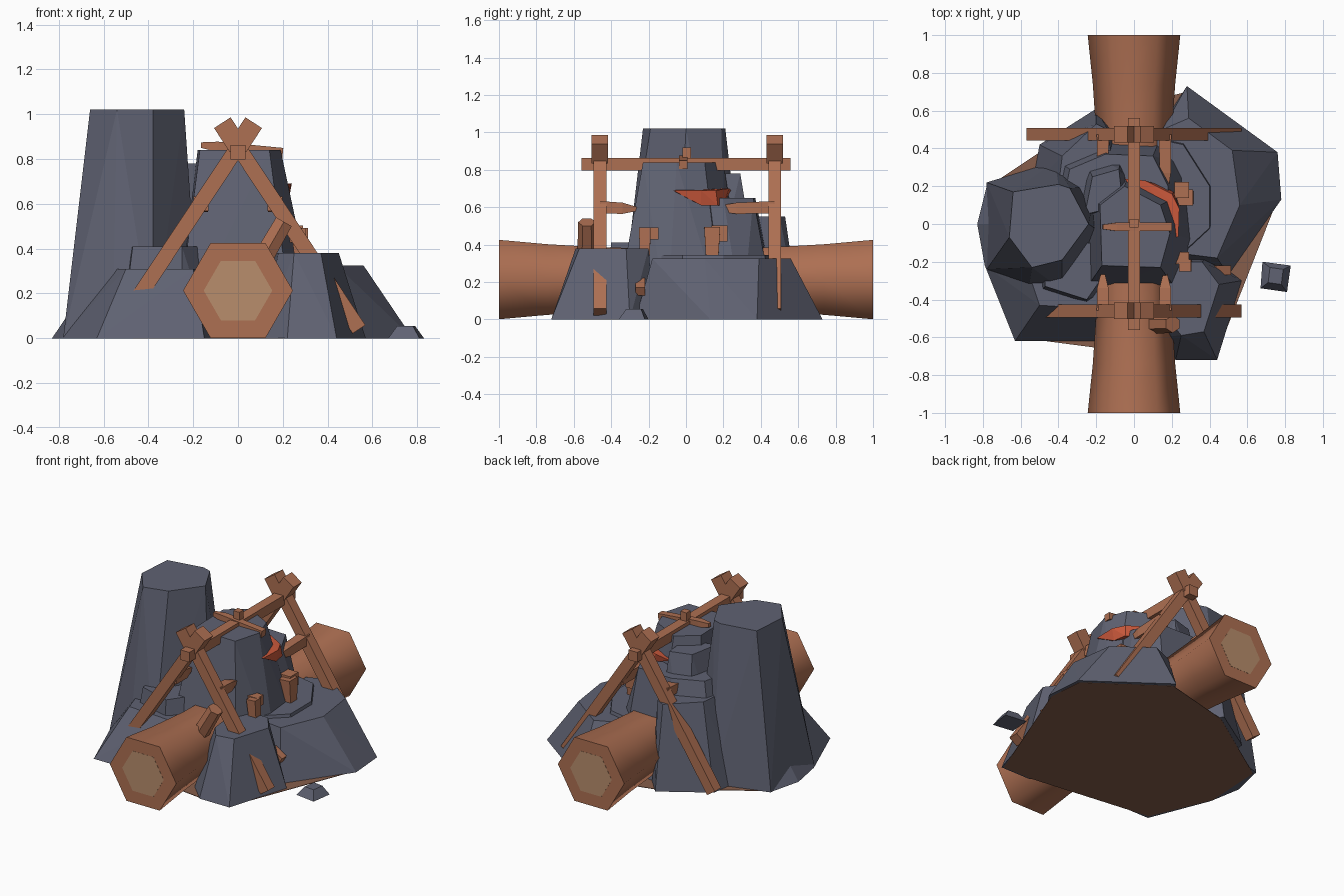
import bpy, bmesh, math
from mathutils import Vector

if "Cube" in bpy.data.objects:
    bpy.data.objects.remove(bpy.data.objects["Cube"])


def material(name, rgb):
    m = bpy.data.materials.new(name)
    m.diffuse_color = (*rgb, 1)
    m.use_nodes = True
    m.node_tree.nodes["Principled BSDF"].inputs["Base Color"].default_value = m.diffuse_color
    return m


STONE = material("stone", (0.115, 0.122, 0.168))
WOOD = material("wood", (0.42, 0.16, 0.085))
CUT = material("cut_wood", (0.48, 0.27, 0.15))
RED = material("red", (0.60, 0.10, 0.045))
EARTH = material("earth", (0.24, 0.11, 0.07))


def finish(name, bm, mat):
    bmesh.ops.recalc_face_normals(bm, faces=bm.faces[:])
    me = bpy.data.meshes.new(name)
    bm.to_mesh(me)
    bm.free()
    me.materials.append(mat)
    ob = bpy.data.objects.new(name, me)
    bpy.context.collection.objects.link(ob)
    return ob


def hull(name, pts, mat=STONE):
    bm = bmesh.new()
    vs = [bm.verts.new(p) for p in pts]
    r = bmesh.ops.convex_hull(bm, input=vs)
    junk = {g for g in r["geom_interior"] + r["geom_unused"] if isinstance(g, bmesh.types.BMVert)}
    bmesh.ops.delete(bm, geom=list(junk), context='VERTS')
    bmesh.ops.dissolve_limit(bm, angle_limit=0.02, verts=bm.verts[:], edges=bm.edges[:])
    return finish(name, bm, mat)


def rock(name, base, top, z):
    """Tapered stone with a base outline on the ground and a flat top."""
    return hull(name, [(x, y, 0) for x, y in base] + [(x, y, z) for x, y in top])


def beam(name, p, q, widths, n=4, mat=WOOD):
    """Straight bar from p to q; widths is [(fraction, width), ...]."""
    p, q = Vector(p), Vector(q)
    d = (q - p).normalized()
    u = Vector((0, 1, 0)) if abs(d.y) < 0.7 else Vector((1, 0, 0))
    v = d.cross(u).normalized()
    u = v.cross(d)
    off = math.pi / 4 if n == 4 else 0
    bm = bmesh.new()
    rings = []
    for t, w in widths:
        r = w / 2 / math.cos(math.pi / n)
        c = p.lerp(q, t)
        rings.append([bm.verts.new(c + r * (u * math.cos(off + math.tau * i / n)
                                            + v * math.sin(off + math.tau * i / n))) for i in range(n)])
    for a, b in zip(rings, rings[1:]):
        for i in range(n):
            j = (i + 1) % n
            bm.faces.new((a[i], a[j], b[j], b[i]))
    bm.faces.new(rings[0])
    bm.faces.new(rings[-1])
    return finish(name, bm, mat)


# Rocks
rock("tall_rock",
     [(-.78, .22), (-.42, .33), (-.2, .2), (-.17, -.05), (-.38, -.35), (-.56, -.35), (-.64, -.25), (-.78, -.24)],
     [(-.64, .17), (-.4, .21), (-.34, .19), (-.24, 0), (-.38, -.19), (-.54, -.23), (-.66, -.07)], 1.02)
rock("middle_rock",
     [(-.28, .2), (0, .33), (.34, .2), (.37, -.1), (.25, -.38), (-.28, -.38)],
     [(-.18, .1), (-.05, .2), (.14, .1), (.19, -.05), (.14, -.23), (-.17, -.22)], .84)
rock("upper_back_rock",
     [(-.4, .15), (-.3, .42), (-.05, .42), (.1, .1)],
     [(-.26, .05), (-.22, .25), (-.08, .29), (-.06, .1)], .78)
rock("back_step_rock",
     [(-.5, .1), (-.5, .4), (-.2, .5), (.15, .48), (.33, .3), (.3, .1)],
     [(-.38, .1), (-.34, .29), (-.15, .37), (.1, .36), (.18, .2), (.18, 0)], .65)
rock("back_left_rock",
     [(-.54, .2), (-.5, .42), (-.2, .61), (-.1, .5), (-.1, .2)],
     [(-.4, .2), (-.38, .36), (-.2, .53), (-.14, .5), (-.1, .2)], .55)
rock("right_rock",
     [(.1, .45), (.28, .73), (.76, .38), (.73, .28), (.78, .13), (.5, -.27), (.2, -.22)],
     [(.15, .5), (.29, .56), (.52, .39), (.5, .27), (.56, .1), (.44, -.18), (.2, -.15)], .325)
rock("right_step_rock",
     [(.1, .5), (.3, .5), (.47, .22), (.46, .0), (.3, -.2), (.1, -.2)],
     [(.12, .45), (.26, .42), (.4, .2), (.4, -.02), (.26, -.15), (.1, -.15)], .345)
rock("front_right_rock",
     [(.1, -.6), (.22, -.72), (.44, -.72), (.57, -.3), (.4, -.17), (.1, -.2)],
     [(.18, -.5), (.25, -.59), (.37, -.57), (.45, -.32), (.36, -.2), (.15, -.2)], .38)
rock("front_left_rock",
     [(-.83, 0), (-.79, -.22), (-.63, -.62), (-.15, -.62), (-.1, -.2), (-.5, .2), (-.78, .2)],
     [(-.62, 0), (-.57, -.22), (-.5, -.43), (-.2, -.45), (-.15, -.2), (-.4, 0)], .31)
rock("front_left_step_rock",
     [(-.55, -.1), (-.52, -.38), (-.25, -.44), (-.12, -.35), (-.15, -.1)],
     [(-.48, -.1), (-.47, -.33), (-.25, -.4), (-.18, -.3), (-.2, -.1)], .41)
rock("small_stone",
     [(.68, -.2), (.83, -.22), (.81, -.36), (.67, -.34)],
     [(.72, -.23), (.79, -.24), (.78, -.32), (.71, -.31)], .055)

# Earth patch under the rocks
hull("earth_base", [(x, y, z) for z in (-.001, .002) for x, y in
                    [(-.79, -.2), (-.62, -.6), (.22, -.71), (.43, -.71), (.56, -.3), (.5, -.27), (.76, .13),
                     (.74, .37), (.28, .7), (-.2, .58), (-.5, .38), (-.77, .2)]], EARTH)

# Flared hexagonal log with pale cut ends and a branch stub
log = beam("log", (0, -1, .213), (0, 1, .213),
           [(t, r * 2 * math.cos(math.pi / 6)) for t, r in
            [(0, .245), (.13, .218), (.28, .198), (.5, .19), (.72, .198), (.87, .218), (1, .245)]], 6)
bpy.context.view_layer.objects.active = log
log.select_set(True)
bpy.ops.object.shade_smooth_by_angle(angle=math.radians(65))
log.select_set(False)
for s in (-1, 1):
    beam("log_end", (0, s * .99, .213), (0, s * 1.001, .213), [(0, .265), (1, .265)], 6, CUT)
beam("branch_stub", (.09, -.53, .32), (.205, -.53, .52), [(0, .09), (1, .08)], 6)

# A-frames: crossed legs with thicker heads, and broken side rails
for end, y in (("front", -.46), ("back", .475)):
    inward = -1 if y > 0 else 1
    for s in (-1, 1):
        beam(end + "_leg", (s * .54, y, .04), (-s * .06, y, .945), [(0, .068), (1, .068)])
        beam(end + "_leg_head", (0, y, .855), (-s * .07, y, .962), [(0, .088), (1, .088)])
        length = .34 if (y > 0 and s > 0) else .2
        beam(end + "_broken_rail", (s * .165, y, .6), (s * .165, y + inward * length, .59),
             [(0, .065), (.6, .06), (1, .02)])

# Ridge pole, cross stick and peg
beam("ridge_pole", (0, -.56, .83), (0, .56, .83), [(0, .066), (1, .066)])
beam("cross_stick", (-.165, -.015, .862), (.2, -.015, .827), [(0, .025), (.2, .045), (1, .045)])
beam("peg", (0, .005, .84), (0, .005, .92), [(0, .045), (1, .045)])

# Bent wooden pegs on the right side
for y, w in ((-.2, .065), (.16, .085)):
    beam("bent_peg_top", (.15, y + .02, .46), (.29, y + .02, .46), [(0, w), (1, w)])
    beam("bent_peg_drop", (.28, y - .02, .34), (.27, y - .02, .49), [(0, w * .8), (1, w)])

# Wood splinter in the front right rock
beam("splinter", (.42, -.245, .2), (.5, -.245, .15), [(0, .05), (1, .05)])

# Red shard resting on the top
hull("red_shard", [(-.05, .24, .69), (.06, .23, .7), (.2, .16, .69), (.24, .08, .69),
                   (.235, -.07, .69), (.18, -.06, .68), (.225, .08, .61), (.21, .17, .61), (.15, .2, .61)], RED)
